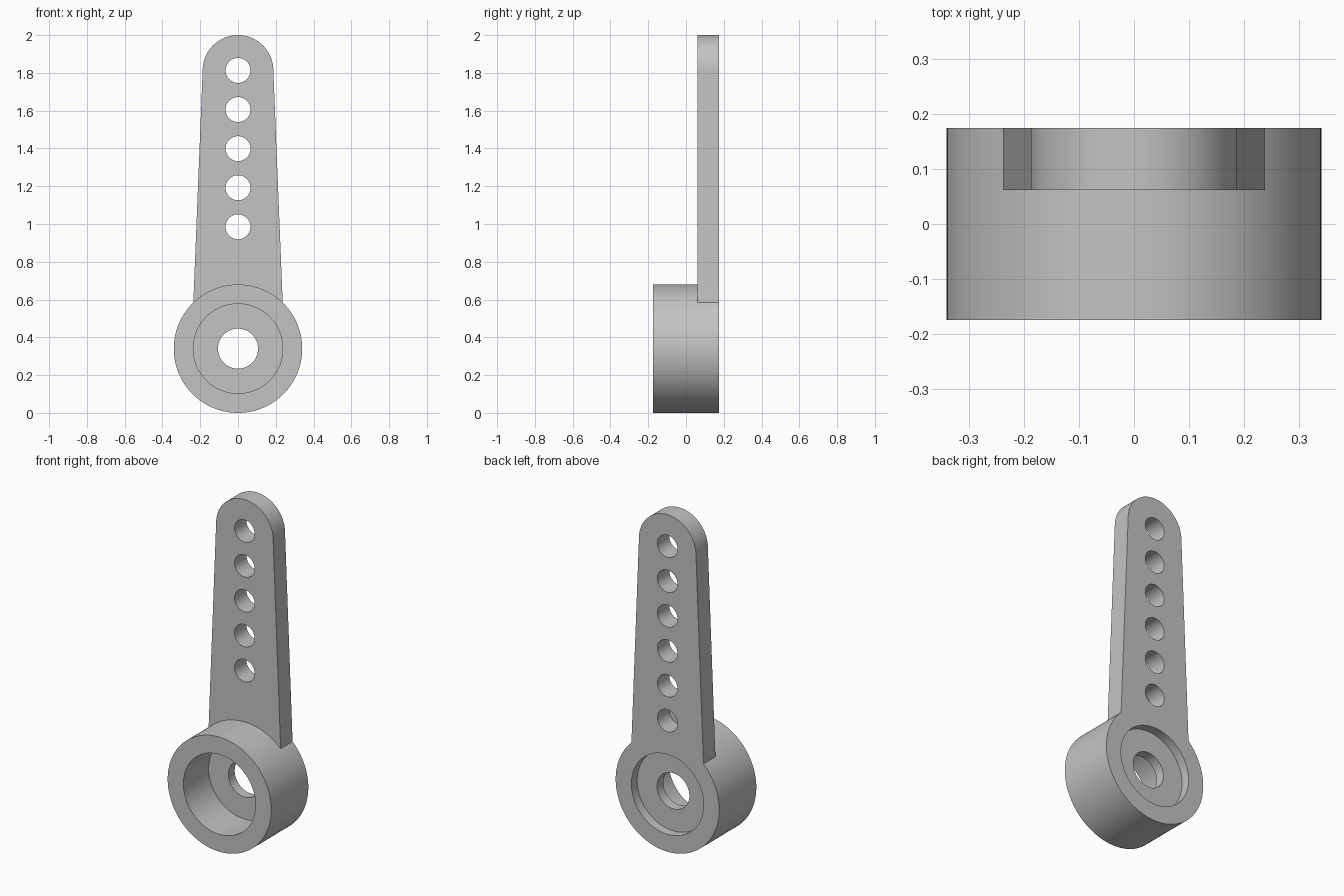
import bpy, bmesh
from math import sin, cos, pi

if "Cube" in bpy.data.objects:
    bpy.data.objects.remove(bpy.data.objects["Cube"], do_unlink=True)

HUB_Z, HUB_R = 0.34, 0.34
FRONT, BACK = -0.174, 0.174
WEB_FRONT, WEB_BACK = 0.062, 0.12   # thin wall inside the hub
TIP_Z, TIP_R = 1.813, 0.187

grey = bpy.data.materials.new("light grey plastic")
grey.use_nodes = True
colour = (0.55, 0.55, 0.55, 1)
grey.diffuse_color = colour
grey.node_tree.nodes["Principled BSDF"].inputs["Base Color"].default_value = colour


def arc(z, r, start=0, end=2 * pi, n=96):
    """Points of an arc in the x-z plane; a full turn leaves out the repeat."""
    count = n if end - start > 6.28 else n + 1
    angles = [start + (end - start) * i / n for i in range(count)]
    return [(r * cos(a), z + r * sin(a)) for a in angles]


def prism(name, outline, y0, y1):
    """Solid made by extruding an x-z outline from y0 to y1."""
    bm = bmesh.new()
    face = bm.faces.new([bm.verts.new((x, y0, z)) for x, z in outline])
    out = bmesh.ops.extrude_face_region(bm, geom=[face], use_keep_orig=True)
    moved = [v for v in out["geom"] if isinstance(v, bmesh.types.BMVert)]
    bmesh.ops.translate(bm, verts=moved, vec=(0, y1 - y0, 0))
    bmesh.ops.recalc_face_normals(bm, faces=bm.faces)
    mesh = bpy.data.meshes.new(name)
    bm.to_mesh(mesh)
    bm.free()
    mesh.materials.append(grey)
    obj = bpy.data.objects.new(name, mesh)
    bpy.context.collection.objects.link(obj)
    return obj


def combine(target, other, operation):
    """Apply a boolean to the target and discard the other solid."""
    mod = target.modifiers.new("boolean", "BOOLEAN")
    mod.operation, mod.solver, mod.object = operation, "EXACT", other
    bpy.context.view_layer.objects.active = target
    bpy.ops.object.modifier_apply(modifier=mod.name)
    bpy.data.objects.remove(other, do_unlink=True)


# Hub and tapered arm, merged into one body
horn = prism("lever_arm_with_hub", arc(HUB_Z, HUB_R, n=128), FRONT, BACK)
arm_outline = [(-0.24, 0.5), (0.24, 0.5)] + arc(TIP_Z, TIP_R, 0, pi, 48)
combine(horn, prism("arm", arm_outline, WEB_FRONT, BACK), "UNION")

# Deep front socket, shallow back recess and central screw hole
for name, r, y0, y1 in [("socket", 0.237, FRONT - 0.1, WEB_FRONT),
                        ("recess", 0.237, WEB_BACK, BACK + 0.1),
                        ("screw_hole", 0.106, FRONT - 0.1, BACK + 0.1)]:
    combine(horn, prism(name, arc(HUB_Z, r), y0, y1), "DIFFERENCE")

# Row of linkage holes along the arm
for i in range(6):
    hole = prism("linkage_hole", arc(TIP_Z - 0.207 * i, 0.066, n=48), 0, BACK + 0.1)
    combine(horn, hole, "DIFFERENCE")

# Smooth round walls, crisp rims
bpy.ops.object.select_all(action="DESELECT")
horn.select_set(True)
bpy.context.view_layer.objects.active = horn
bpy.ops.object.shade_smooth_by_angle(angle=pi / 6)
